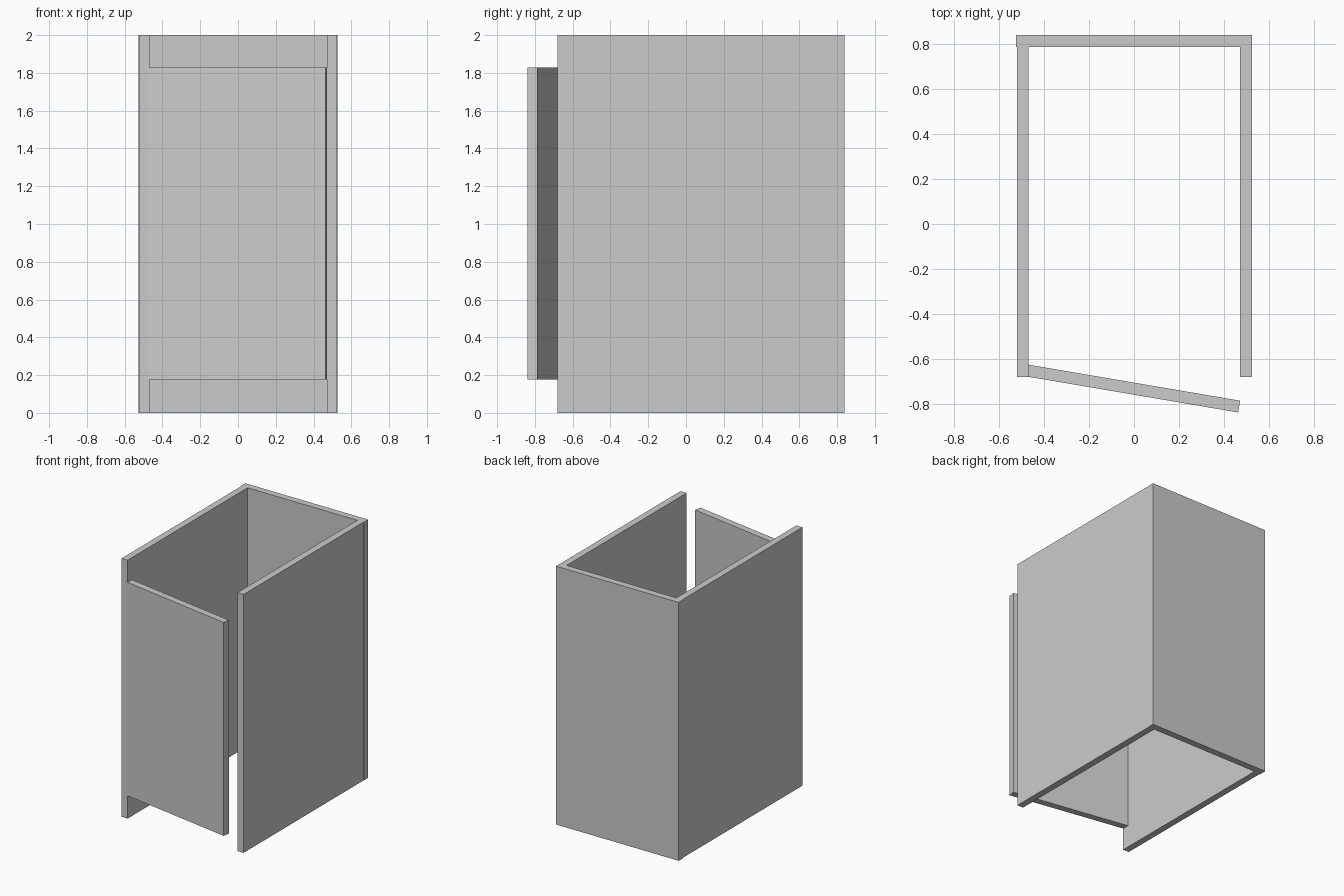
import bpy, math
from mathutils import Matrix, Vector

if "Cube" in bpy.data.objects:
    bpy.data.objects.remove(bpy.data.objects["Cube"])


def box(name, lo, hi, matrix=Matrix()):
    """Box between two corners, with an optional placement matrix."""
    lo, hi = Vector(lo), Vector(hi)
    bpy.ops.mesh.primitive_cube_add(size=1)
    ob = bpy.context.object
    ob.name = name
    size = hi - lo
    ob.data.transform(matrix @ Matrix.Translation((lo + hi) / 2)
                      @ Matrix.Diagonal((size.x, size.y, size.z, 1)))
    return ob


# Back wall
box("back_wall", (-0.526, 0.787, 0), (0.526, 0.84, 2))

# Side walls
box("left_wall", (-0.521, -0.68, 0), (-0.469, 0.787, 2))
box("right_wall", (0.471, -0.68, 0), (0.524, 0.787, 2))

# Short door, swung slightly open about its inner hinge corner
hinge = (Matrix.Translation((-0.47, -0.626, 0))
         @ Matrix.Rotation(math.radians(-9.65), 4, 'Z'))
box("door", (0, -0.053, 0.176), (0.956, 0, 1.828), hinge)
